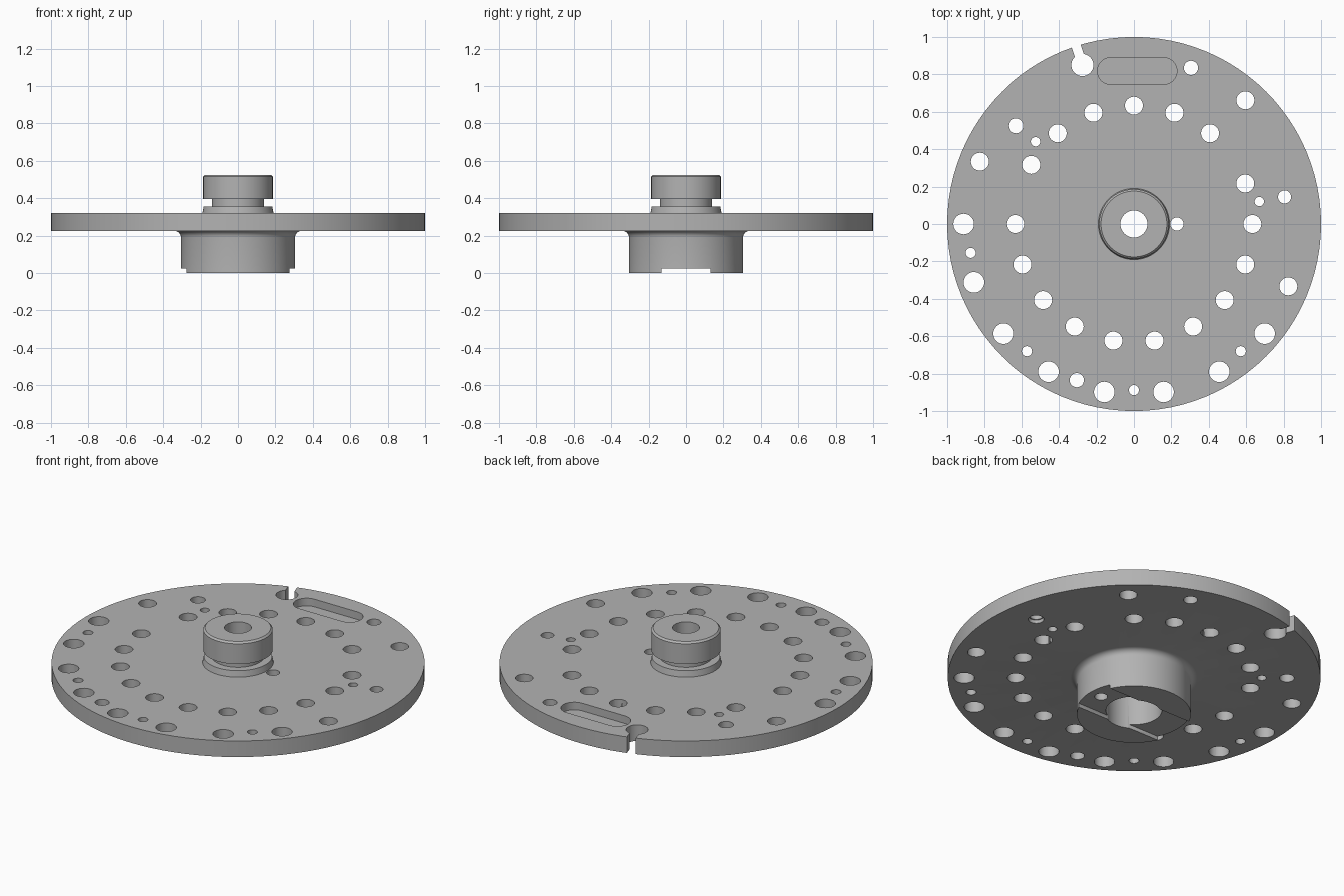
import bpy, bmesh, math
from mathutils import Matrix, Vector

old = bpy.data.objects.get("Cube")
if old:
    bpy.data.objects.remove(old, do_unlink=True)

PLATE_BOTTOM, PLATE_TOP = 0.225, 0.32


def material(name, rgb):
    mat = bpy.data.materials.new(name)
    mat.use_nodes = True
    mat.diffuse_color = (*rgb, 1)
    mat.node_tree.nodes["Principled BSDF"].inputs["Base Color"].default_value = (*rgb, 1)
    return mat


def to_object(name, bm):
    bmesh.ops.recalc_face_normals(bm, faces=bm.faces)
    mesh = bpy.data.meshes.new(name)
    bm.to_mesh(mesh)
    bm.free()
    obj = bpy.data.objects.new(name, mesh)
    bpy.context.collection.objects.link(obj)
    return obj


def lathe(name, profile, segments):
    """Spin a closed (radius, height) outline around z."""
    bm = bmesh.new()
    rings = []
    for i in range(segments):
        a = math.tau * i / segments
        rings.append([bm.verts.new((r * math.cos(a), r * math.sin(a), z)) for r, z in profile])
    n = len(profile)
    for i in range(segments):
        here, after = rings[i], rings[(i + 1) % segments]
        for j in range(n):
            k = (j + 1) % n
            bm.faces.new((here[j], after[j], after[k], here[k]))
    return to_object(name, bm)


def prism(bm, outline, z0, z1):
    """Extrude a flat outline from z0 to z1."""
    face = bm.faces.new([bm.verts.new((x, y, z0)) for x, y in outline])
    top = bmesh.ops.extrude_face_region(bm, geom=[face])["geom"]
    verts = [v for v in top if isinstance(v, bmesh.types.BMVert)]
    bmesh.ops.translate(bm, verts=verts, vec=(0, 0, z1 - z0))


def circle(x, y, r, n=32):
    return [(x + r * math.cos(math.tau * i / n), y + r * math.sin(math.tau * i / n))
            for i in range(n)]


def polar(radius, degrees):
    a = math.radians(degrees)
    return radius * math.cos(a), radius * math.sin(a)


# Turned body: stepped bore, lower hub with fillet, plate, grooved boss
fillet = [(0.34 - 0.035 * math.cos(t), 0.19 + 0.035 * math.sin(t))
          for t in (math.pi / 2 * i / 6 for i in range(7))]
profile = [(0.15, 0), (0.305, 0), *fillet,
           (1, PLATE_BOTTOM), (1, PLATE_TOP),
           (0.19, PLATE_TOP), (0.183, 0.355), (0.14, 0.355), (0.14, 0.395),
           (0.186, 0.395), (0.186, 0.515), (0.176, 0.525),
           (0.072, 0.525), (0.072, 0.26), (0.15, 0.26)]
body = lathe("flanged_hub_plate", profile, 96)

# Drilled holes: (x, y, radius)
holes = [(*polar(0.633, a), 0.048) for a in range(-180, 1, 20)]
holes += [(*polar(0.633, a), 0.048) for a in (20, 50, 70, 90, 110, 130, 150)]
holes += [(*polar(0.912, a), 0.055) for a in range(180, 321, 20)]
holes += [(*polar(0.89, a), 0.048) for a in (-22, 48, 158)]
holes += [(*polar(0.888, a), 0.027) for a in (190, 230, 270, 310)]
holes += [(-0.63, 0.525, 0.04), (-0.305, -0.835, 0.038), (0.305, 0.835, 0.038),
          (0.805, 0.145, 0.035), (-0.525, 0.44, 0.025), (0.67, 0.12, 0.025),
          (0.23, 0, 0.035), (-0.275, 0.85, 0.059)]
bm = bmesh.new()
for x, y, r in holes:
    prism(bm, circle(x, y, r), -0.1, PLATE_TOP + 0.02 if r < 0.036 and x == 0.23 else 0.6)
drills = to_object("drill_cutter", bm)

# Milled features: rim notch, blind pocket, hub keyway, underside counterbore
bm = bmesh.new()
out = Vector((-0.275, 0.85)).normalized()
side = Vector((-out.y, out.x)) * 0.025
prism(bm, [tuple(out * d + side * s) for d, s in ((0.89, -1), (1.1, -1), (1.1, 1), (0.89, 1))],
      0.1, 0.5)
pocket = []
for cx, start in ((0.158, -90), (-0.123, 90)):
    for i in range(17):
        x, y = polar(0.072, start + 180 * i / 16)
        pocket.append((cx + x, 0.818 + y))
prism(bm, pocket, PLATE_TOP - 0.045, 0.5)
prism(bm, [(-0.5, -0.13), (0.5, -0.13), (0.5, 0.13), (-0.5, 0.13)], -0.1, 0.023)
prism(bm, circle(0.805, 0.145, 0.042), 0.1, PLATE_BOTTOM + 0.02)
mills = to_object("mill_cutter", bm)

# Cut everything out of the body
bpy.context.view_layer.objects.active = body
for cutter in (drills, mills):
    cutter.hide_render = True
    mod = body.modifiers.new(cutter.name, "BOOLEAN")
    mod.operation = "DIFFERENCE"
    mod.solver = "EXACT"
    mod.object = cutter
    bpy.ops.object.modifier_apply(modifier=mod.name)
    bpy.data.objects.remove(cutter, do_unlink=True)

# Finish
body.data.materials.clear()
body.data.materials.append(material("satin_grey", (0.45, 0.45, 0.45)))
bpy.ops.object.select_all(action="DESELECT")
body.select_set(True)
bpy.ops.object.shade_smooth_by_angle(angle=math.radians(30))
